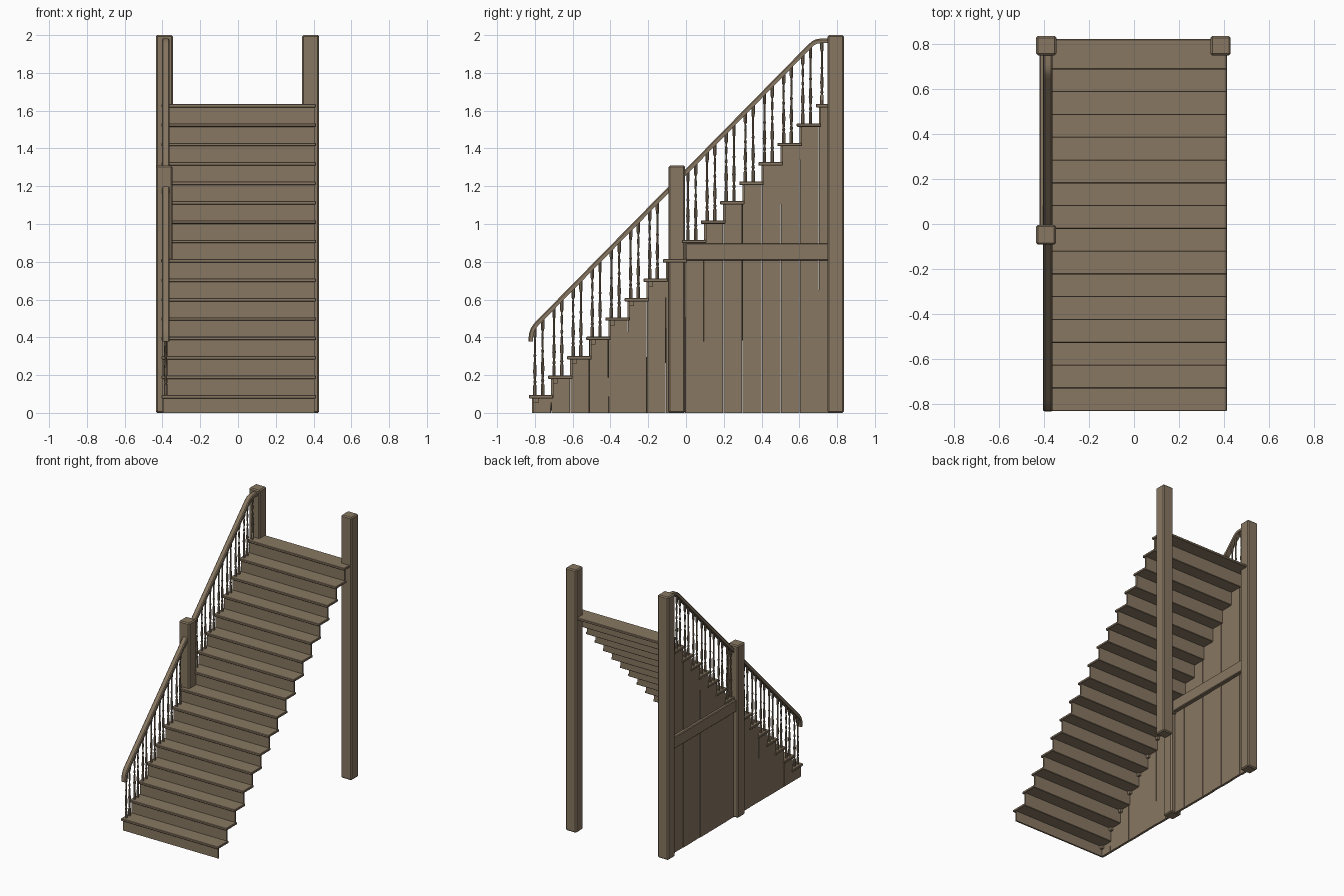
import bpy, bmesh, math, random
from mathutils import Vector

if "Cube" in bpy.data.objects:
    bpy.data.objects.remove(bpy.data.objects["Cube"])

random.seed(4)
wood = bpy.data.materials.new("brown wood")
wood.diffuse_color = (0.245, 0.185, 0.122, 1)
wood.use_nodes = True
wood.node_tree.nodes["Principled BSDF"].inputs["Base Color"].default_value = wood.diffuse_color


def finish(name, bm, bevel=0.0, smooth=False):
    bmesh.ops.recalc_face_normals(bm, faces=bm.faces)
    me = bpy.data.meshes.new(name)
    bm.to_mesh(me)
    bm.free()
    ob = bpy.data.objects.new(name, me)
    bpy.context.collection.objects.link(ob)
    me.materials.append(wood)
    if bevel:
        m = ob.modifiers.new("bevel", 'BEVEL')
        m.width = bevel
        m.segments = 1
    if smooth:
        for p in me.polygons:
            p.use_smooth = True
        me.set_sharp_from_angle(angle=math.radians(40))
    return ob


def add_box(bm, x0, x1, y0, y1, z0, z1, wobble=0.0):
    vs = bmesh.ops.create_cube(bm, size=1)['verts']
    for v in vs:
        v.co = Vector(((x0 + x1) / 2 + v.co.x * (x1 - x0),
                       (y0 + y1) / 2 + v.co.y * (y1 - y0),
                       (z0 + z1) / 2 + v.co.z * (z1 - z0)))
        v.co.y += random.uniform(-wobble, wobble)
    return vs


def box(name, *dims, bevel=0.0):
    bm = bmesh.new()
    add_box(bm, *dims)
    return finish(name, bm, bevel)


STEPS, RUN, RISE = 16, 0.1013, 0.1027
Y0, Z0 = -0.832, 0.095          # nosing and top of the first tread
TT, NOSE = 0.018, 0.016         # tread thickness and overhang
XL, XR = -0.405, 0.413


def top(k):
    return Z0 + RISE * k


def front(k):
    return Y0 + RUN * k


def rail_z(y):
    return 1.275 + 1.017 * y


# treads and risers
treads, risers = bmesh.new(), bmesh.new()
for k in range(STEPS):
    back = 0.822 if k == STEPS - 1 else front(k + 1) + NOSE + 0.012
    add_box(treads, XL, XR, front(k), back, top(k) - TT, top(k))
    low = 0 if k == 0 else top(k - 1) - 0.004
    add_box(risers, XL + 0.012, XR - 0.008, front(k) + NOSE,
            front(k) + NOSE + 0.012, low, top(k) - TT + 0.002)
finish("treads", treads, 0.003)
finish("risers", risers)

# side wall: one upright plank under every step, slightly uneven
planks = bmesh.new()
for k in range(STEPS):
    a = front(k) + NOSE
    b = 0.77 if k == STEPS - 1 else front(k + 1) + NOSE
    x = -0.398 + random.uniform(-0.002, 0.002)
    add_box(planks, x, x + 0.018, a + 0.001, b - 0.001, 0, top(k) - TT + 0.002, 0.0013)
finish("side_wall_planks", planks)

# small cleats under the lower treads
cleats = bmesh.new()
for k in range(7):
    y = front(k) + NOSE + 0.012
    add_box(cleats, -0.385, -0.362, y, y + 0.022, top(k) - TT - 0.024, top(k) - TT)
finish("tread_cleats", cleats)

# wall beam
box("wall_beam", -0.42, -0.352, -0.01, 0.76, 0.808, 0.898, bevel=0.005)

# square posts
box("back_left_post", -0.435, -0.345, 0.75, 0.836, 0, 2.0, bevel=0.008)
box("back_right_post", 0.34, 0.43, 0.75, 0.836, 0, 2.0, bevel=0.008)
box("middle_post", -0.435, -0.347, -0.092, -0.004, 0, 1.31, bevel=0.008)


# handrails: chamfered section swept along a path in the yz plane
def handrail(name, path):
    w, h, c = 0.02, 0.012, 0.006
    section = [(-w, -h), (w, -h), (w, h - c), (w - c, h), (c - w, h), (-w, h - c)]
    bm = bmesh.new()
    rings = []
    pts = [Vector((0, y, z)) for y, z in path]
    for i, p in enumerate(pts):
        t = Vector((0, 0, 0))
        if i > 0:
            t += (p - pts[i - 1]).normalized()
        if i < len(pts) - 1:
            t += (pts[i + 1] - p).normalized()
        t.normalize()
        n = Vector((0, -t.z, t.y))
        rings.append([bm.verts.new(p + n * v + Vector((-0.382 + u, 0, 0)))
                      for u, v in section])
    s = len(section)
    for r0, r1 in zip(rings, rings[1:]):
        for j in range(s):
            bm.faces.new((r0[j], r0[(j + 1) % s], r1[(j + 1) % s], r1[j]))
    bm.faces.new(rings[0])
    bm.faces.new(rings[-1])
    finish(name, bm, smooth=True)


handrail("lower_handrail", [(-0.822, 0.378), (-0.82, 0.415), (-0.811, 0.443),
                            (-0.795, 0.466), (-0.77, rail_z(-0.77)),
                            (-0.05, rail_z(-0.05))])
handrail("upper_handrail", [(-0.05, rail_z(-0.05)), (0.655, rail_z(0.655)),
                            (0.673, 1.957), (0.69, 1.966), (0.71, 1.969), (0.765, 1.969)])

# turned balusters: (height fraction, radius)
PROFILE = [(0, .009), (.14, .009), (.16, .005), (.19, .009), (.22, .0055),
           (.34, .0095), (.44, .007), (.54, .0045), (.57, .008), (.60, .0045),
           (.74, .006), (.82, .0045), (.85, .0085), (.88, .009), (1, .009)]
SIDES = 8
bal = bmesh.new()
for k in range(STEPS):
    for off in (0.032, 0.073):
        y = front(k) + off
        if -0.105 < y < 0.008 or y > 0.735:
            continue
        lo = top(k) - 0.002
        hi = min(rail_z(y), 1.969) if y > -0.78 else 0.462
        prev = None
        for f, r in PROFILE:
            ring = [bal.verts.new((-0.382 + r * math.cos(2 * math.pi * i / SIDES),
                                   y + r * math.sin(2 * math.pi * i / SIDES),
                                   lo + f * (hi - lo))) for i in range(SIDES)]
            if prev:
                for i in range(SIDES):
                    j = (i + 1) % SIDES
                    bal.faces.new((prev[i], prev[j], ring[j], ring[i]))
            else:
                bal.faces.new(ring)
            prev = ring
        bal.faces.new(prev)
finish("balusters", bal, smooth=True)
